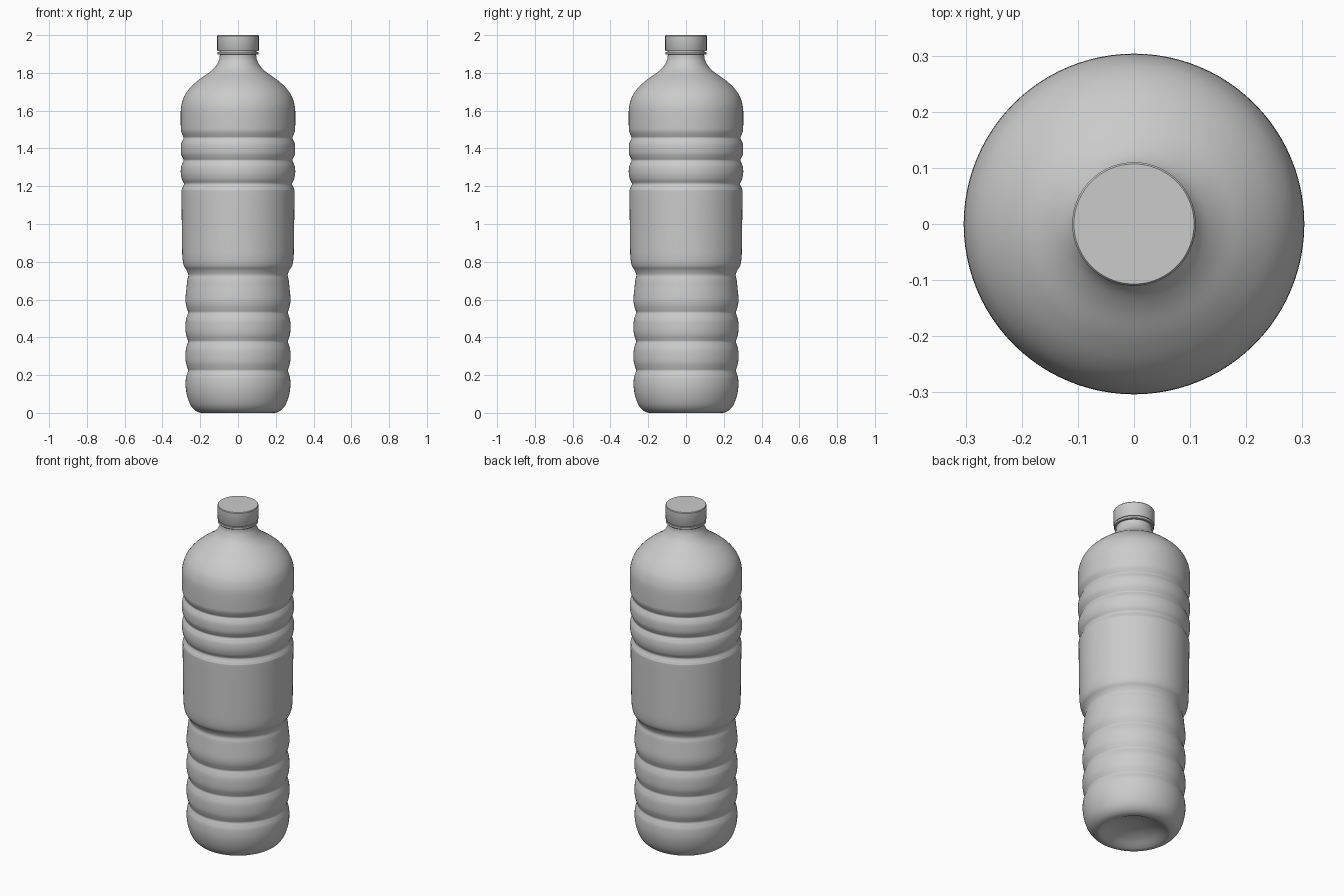
import bpy, bmesh, math
from mathutils import Vector

if "Cube" in bpy.data.objects:
    bpy.data.objects.remove(bpy.data.objects["Cube"])

SEGMENTS = 96


def smooth_path(pts, steps=5):
    """Catmull-Rom curve through (radius, z) points."""
    pts = [Vector(p) for p in pts]
    ext = [pts[0]] + pts + [pts[-1]]
    out = []
    for a, b, c, d in zip(ext, ext[1:], ext[2:], ext[3:]):
        for i in range(steps):
            t = i / steps
            out.append(0.5 * (2 * b + (c - a) * t + (2 * a - 5 * b + 4 * c - d) * t * t
                              + (3 * b - a - 3 * c + d) * t ** 3))
    return out + [pts[-1]]


def lathe(name, profile, angle=35):
    bm = bmesh.new()
    verts = [bm.verts.new((max(r, 0), 0, z)) for r, z in profile]
    edges = [bm.edges.new(p) for p in zip(verts, verts[1:])]
    bmesh.ops.spin(bm, geom=verts + edges, axis=(0, 0, 1), cent=(0, 0, 0),
                   angle=math.tau, steps=SEGMENTS, use_duplicate=False)
    bmesh.ops.remove_doubles(bm, verts=bm.verts, dist=1e-5)
    bmesh.ops.recalc_face_normals(bm, faces=bm.faces)
    mesh = bpy.data.meshes.new(name)
    bm.to_mesh(mesh)
    bm.free()
    obj = bpy.data.objects.new(name, mesh)
    bpy.context.collection.objects.link(obj)
    bpy.ops.object.select_all(action='DESELECT')
    obj.select_set(True)
    bpy.context.view_layer.objects.active = obj
    bpy.ops.object.shade_smooth_by_angle(angle=math.radians(angle))
    return obj


def groove(r, z, depth, half):
    return [(r, z - half), (r - depth * 0.6, z - half * 0.38), (r - depth, z),
            (r - depth * 0.6, z + half * 0.38), (r, z + half)]


# bottle body: pushed-in base and rounded foot
body = [(0, 0.05), (0.06, 0.047), (0.12, 0.03), (0.17, 0.006), (0.195, 0.0),
        (0.225, 0.012), (0.25, 0.04), (0.268, 0.085), (0.277, 0.135)]
# lower grip bands
for z in (0.225, 0.378, 0.532):
    body += groove(0.276, z, 0.012, 0.042)
    body.append((0.278, z + 0.076))
# waist and label panel
body += [(0.272, 0.67), (0.268, 0.705), (0.263, 0.73), (0.272, 0.755), (0.287, 0.78),
         (0.294, 0.82), (0.296, 0.88), (0.298, 1.04), (0.299, 1.165)]
# upper ribs
body += [(0.297, 1.185), (0.288, 1.205), (0.287, 1.217), (0.297, 1.238), (0.303, 1.27)]
for z in (1.337, 1.457):
    body += groove(0.301, z, 0.013, 0.034)
    body.append((0.303, z + 0.06))
# shoulder and neck
body += [(0.303, 1.60), (0.296, 1.645), (0.28, 1.685), (0.25, 1.725), (0.205, 1.765),
         (0.155, 1.80), (0.122, 1.83), (0.104, 1.86), (0.097, 1.885), (0.097, 1.93)]
lathe("bottle_body", smooth_path(body), 60)

# tamper ring below the cap
lathe("seal_ring", [(0.095, 1.897), (0.106, 1.897), (0.109, 1.90), (0.109, 1.911), (0.095, 1.911)])

# screw cap
lathe("cap", [(0, 1.915), (0.108, 1.915), (0.11, 1.918), (0.11, 1.996), (0.107, 2.0), (0, 2.0)])
